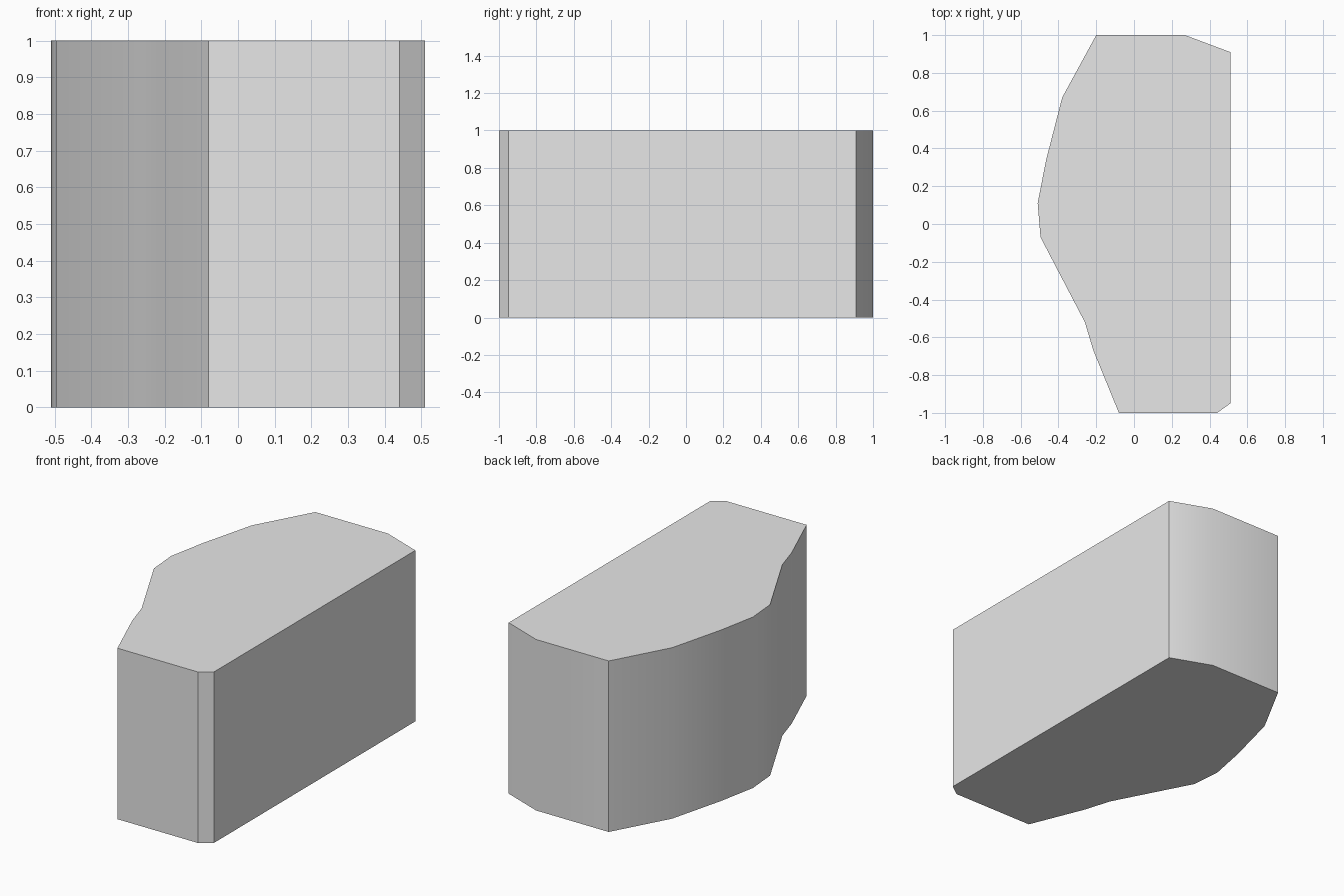
import bpy
import bmesh
from math import radians

cube = bpy.data.objects.get("Cube")
if cube:
    bpy.data.objects.remove(cube, do_unlink=True)

HEIGHT = 1.0

# Footprint, counter-clockwise from the front edge
outline = [
    (-0.08, -1.0), (0.44, -1.0), (0.51, -0.95), (0.51, 0.91),
    (0.27, 1.0), (-0.2, 1.0), (-0.38, 0.67), (-0.465, 0.34),
    (-0.51, 0.11), (-0.495, -0.07), (-0.26, -0.52), (-0.215, -0.67),
]

# Plain grey material
grey = bpy.data.materials.new("light_grey")
grey.use_nodes = True
colour = (0.8, 0.8, 0.8, 1.0)
grey.diffuse_color = colour
grey.node_tree.nodes["Principled BSDF"].inputs["Base Color"].default_value = colour

# Extrude the footprint into a solid block
bm = bmesh.new()
base = bm.faces.new([bm.verts.new((x, y, 0)) for x, y in outline])
result = bmesh.ops.extrude_face_region(bm, geom=[base], use_keep_orig=True)
top_verts = [v for v in result["geom"] if isinstance(v, bmesh.types.BMVert)]
bmesh.ops.translate(bm, verts=top_verts, vec=(0, 0, HEIGHT))
bmesh.ops.recalc_face_normals(bm, faces=bm.faces)

mesh = bpy.data.meshes.new("curved_block")
bm.to_mesh(mesh)
bm.free()
mesh.materials.append(grey)
block = bpy.data.objects.new("curved_block", mesh)
bpy.context.collection.objects.link(block)

# Smooth the curved side, keep the corners and rims sharp
bpy.ops.object.select_all(action='DESELECT')
block.select_set(True)
bpy.context.view_layer.objects.active = block
bpy.ops.object.shade_smooth_by_angle(angle=radians(30))
